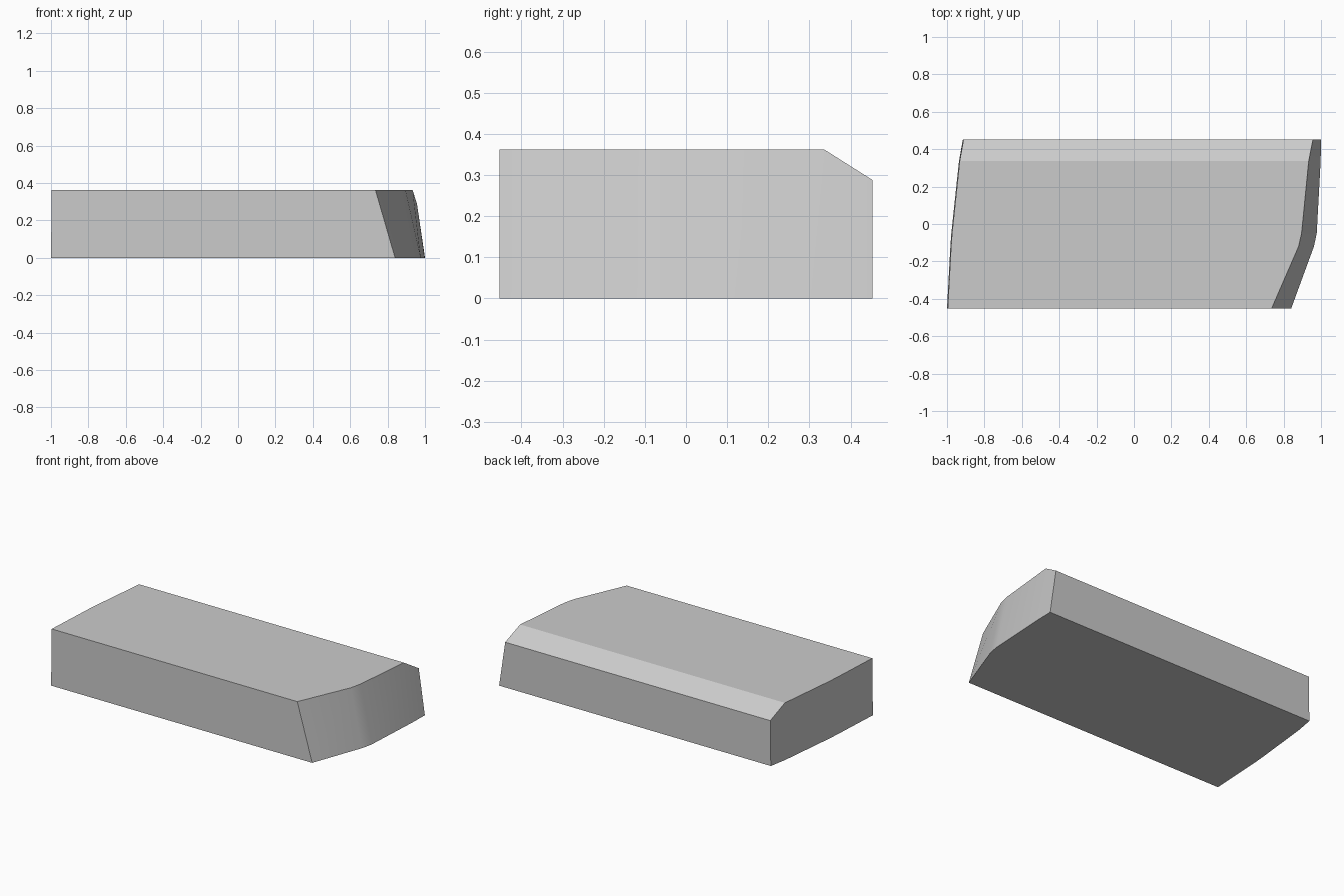
import bpy, bmesh, math

cube = bpy.data.objects.get("Cube")
if cube:
    bpy.data.objects.remove(cube, do_unlink=True)

# One plain grey for the whole block
grey = bpy.data.materials.new("plain grey")
colour = (0.6, 0.6, 0.6, 1)
grey.use_nodes = True
grey.diffuse_color = colour
grey.node_tree.nodes["Principled BSDF"].inputs["Base Color"].default_value = colour

# Cross-sections from front to back:
# y, left x, right x at the bottom, right x at the top, top height
SECTIONS = [
    (-0.453, -1.0, 0.84, 0.735, 0.362),
    (-0.12, -0.982, 0.962, 0.88, 0.362),
    (-0.05, -0.977, 0.977, 0.896, 0.362),
    (0.336, -0.936, 0.998, 0.934, 0.362),
    (0.453, -0.915, 1.0, 0.957, 0.288),
]


def loft_block(name, sections):
    bm = bmesh.new()
    rings = []
    for y, left, right_low, right_high, top in sections:
        corners = [(left, 0), (right_low, 0), (right_high, top), (left + 0.004, top)]
        rings.append([bm.verts.new((x, y, z)) for x, z in corners])
    for a, b in zip(rings, rings[1:]):
        for i in range(4):
            j = (i + 1) % 4
            bm.faces.new((a[i], a[j], b[j], b[i]))
    bm.faces.new(rings[0])
    bm.faces.new(rings[-1])
    bmesh.ops.recalc_face_normals(bm, faces=bm.faces)
    mesh = bpy.data.meshes.new(name)
    bm.to_mesh(mesh)
    bm.free()
    mesh.materials.append(grey)
    obj = bpy.data.objects.new(name, mesh)
    bpy.context.collection.objects.link(obj)
    return obj


# Block with bevelled back edge and curved ends
block = loft_block("bevelled_block", SECTIONS)
bpy.ops.object.select_all(action="DESELECT")
block.select_set(True)
bpy.context.view_layer.objects.active = block
bpy.ops.object.shade_smooth_by_angle(angle=math.radians(28))
